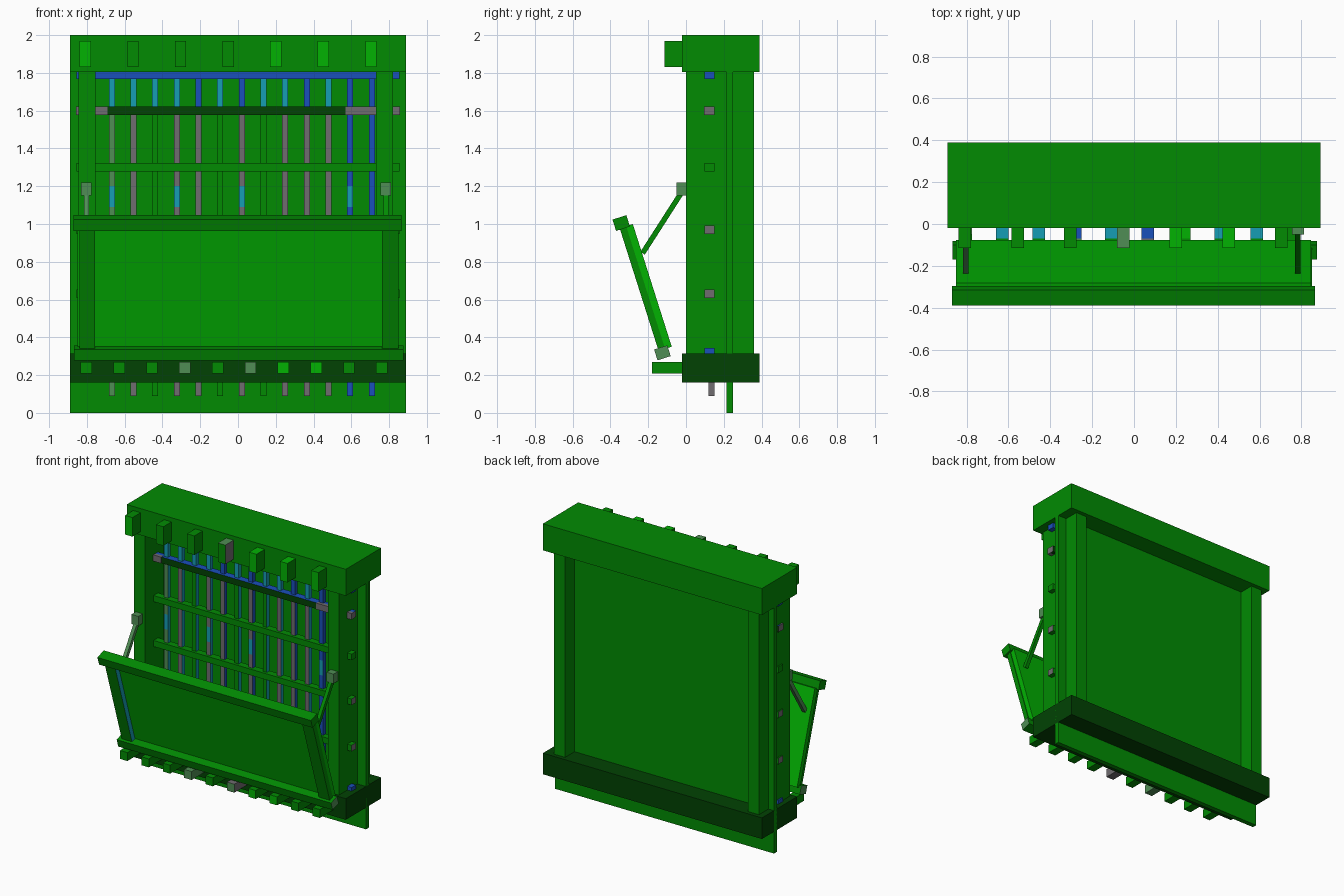
import bpy
from math import atan2
from mathutils import Matrix, Vector

cube = bpy.data.objects.get("Cube")
if cube:
    bpy.data.objects.remove(cube, do_unlink=True)


def material(name, r, g, b):
    m = bpy.data.materials.new(name)
    m.use_nodes = True
    m.diffuse_color = (r, g, b, 1)
    m.node_tree.nodes["Principled BSDF"].inputs["Base Color"].default_value = (r, g, b, 1)
    return m


green = material("green", 0.0005, 0.26, 0.0008)
bright = material("bright green", 0.0005, 0.45, 0.0008)
dark = material("dark green", 0.0005, 0.055, 0.001)
sage = material("grey green", 0.08, 0.27, 0.09)
grey = material("grey", 0.16, 0.15, 0.16)
blue = material("blue", 0.01, 0.08, 0.5)
cyan = material("cyan", 0.008, 0.34, 0.46)

SIDES = {"left": (1, 0, 0), "right": (-1, 0, 0), "back": (0, 1, 0),
         "front": (0, -1, 0), "top": (0, 0, 1), "under": (0, 0, -1)}


def box(name, x, y, z, mat, matrix=None, **faces):
    """Box from (min, max) spans; keyword materials override single sides."""
    verts = [(a, b, c) for a in x for b in y for c in z]
    quads = [(0, 1, 3, 2), (4, 6, 7, 5), (0, 4, 5, 1), (2, 3, 7, 6), (0, 2, 6, 4), (1, 5, 7, 3)]
    me = bpy.data.meshes.new(name)
    me.from_pydata(verts, [], quads)
    me.update()
    me.materials.append(mat)
    for side, m in faces.items():
        me.materials.append(m)
        for p in me.polygons:
            if p.normal.dot(Vector(SIDES[side])) > 0.9:
                p.material_index = len(me.materials) - 1
    ob = bpy.data.objects.new(name, me)
    bpy.context.collection.objects.link(ob)
    if matrix:
        ob.matrix_world = matrix


def around(c, size):
    return (c - size / 2, c + size / 2)


# Main body: beams, backing panel and corner posts
FULL = (-0.89, 0.89)
box("top_beam", FULL, (-0.02, 0.39), (1.805, 2.0), green)
box("bottom_beam", FULL, (-0.02, 0.39), (0.16, 0.315), dark)
box("back_panel", FULL, (0.215, 0.25), (0, 1.81), green)
for side, x in (("right", (-0.845, -0.755)), ("left", (0.73, 0.82))):
    box(side + "_front_post", x, (0, 0.215), (0.31, 1.81), green)
    box(side + "_back_post", x, (0.25, 0.36), (0.31, 1.81), green)

# Lattice rails passing through the posts
rails = [(1.79, blue, blue), (1.60, dark, grey), (1.30, green, green),
         (0.97, green, grey), (0.63, green, grey), (0.32, blue, blue)]
for i, (z, mat, end) in enumerate(rails):
    top = blue if mat is dark else mat
    box(f"rail_{i}", (-0.855, 0.855), (0.098, 0.15), around(z, 0.045), mat,
        left=end, right=end, top=top)
for side, x in (("right", (-0.857, -0.69)), ("left", (0.57, 0.857))):
    box(side + "_rail_sleeve", x, (0.094, 0.12), around(1.60, 0.046), grey)

# Vertical bars: coloured upper end and sides, plainer front, grey-sided tip
accents = [cyan, cyan, cyan, cyan, blue, cyan, blue, cyan, cyan, blue, cyan, blue, blue]
fronts = [sage, grey, green, grey, grey, green, grey, green, grey, grey, grey, blue, blue]
banded = (0, 3, 6, 11)
for i, (accent, front) in enumerate(zip(accents, fronts)):
    x, y = around(-0.668 + i * 0.1147, 0.032), (0.118, 0.15)
    box(f"bar_{i}_upper", x, y, (1.6, 1.8), accent)
    box(f"bar_{i}_middle", x, y, (1.2, 1.6), front, left=accent, right=accent)
    box(f"bar_{i}_band", x, y, (1.09, 1.2), cyan if i in banded else front,
        left=accent, right=accent)
    box(f"bar_{i}_lower", x, y, (0.16, 1.09), front, left=accent, right=accent)
    box(f"bar_{i}_tip", x, y, (0.09, 0.16), front, left=grey, right=grey)

# Pegs on the beams, some with brighter ends
for i in range(7):
    end = bright if i in (0, 4, 5, 6) else green
    box(f"top_peg_{i}", around(-0.808 + i * 0.252, 0.06), (-0.115, -0.02), (1.83, 1.97),
        green, front=end, left=grey if i == 3 else green,
        top=sage if i == 3 else bright if i in (4, 5) else green)
bottom_pegs = [green, green, green, sage, green, grey, green, green, green, green]
peg_ends = [green, green, green, sage, green, sage, bright, bright, green, green]
peg_tops = [green, cyan, cyan, blue, cyan, blue, bright, cyan, cyan, green]
for i, (mat, end, cap) in enumerate(zip(bottom_pegs, peg_ends, peg_tops)):
    x = around(-0.803 + i * 0.1738, 0.06)
    box(f"bottom_peg_{i}", x, (-0.18, -0.07), (0.208, 0.27), mat, front=end)
    box(f"bottom_peg_{i}_root", x, (-0.07, -0.02), (0.208, 0.27), mat, top=cap)

# Tilted shutter, built upright then leaned outward about its lower edge
foot, head = Vector((0, -0.125, 0.318)), Vector((0, -0.343, 1.005))
lean = head - foot
L = lean.length
tilt = Matrix.Translation(foot) @ Matrix.Rotation(atan2(-lean.y, lean.z), 4, "X")
box("shutter_panel", (-0.85, 0.845), (0.02, 0.057), (0.016, 0.697), bright, tilt)
box("shutter_right_stile", (-0.84, -0.757), (-0.016, 0.02), (0.016, 0.697), green, tilt, left=cyan)
box("shutter_left_stile", (0.762, 0.85), (-0.016, 0.02), (0.016, 0.697), green, tilt)
box("shutter_top_cap", (-0.87, 0.865), around(0, 0.077), around(L, 0.063), green, tilt)
box("shutter_bottom_cap", (-0.868, 0.875), around(0, 0.073), around(0, 0.06), green, tilt,
    left=sage, right=sage)

# Struts holding the shutter open, with mounting blocks on the posts
low, high = Vector((0, -0.23, 0.845)), Vector((0, -0.015, 1.18))
rise = high - low
place = Matrix.Translation(low) @ Matrix.Rotation(atan2(-rise.y, rise.z), 4, "X")
for side, x, mat in (("right", -0.803, sage), ("left", 0.783, green)):
    box(side + "_strut", around(x, 0.026), around(0, 0.028), (0, rise.length), mat, place)
    box(side + "_strut_block", around(x, 0.056), (-0.05, 0.005), (1.15, 1.22), sage)
